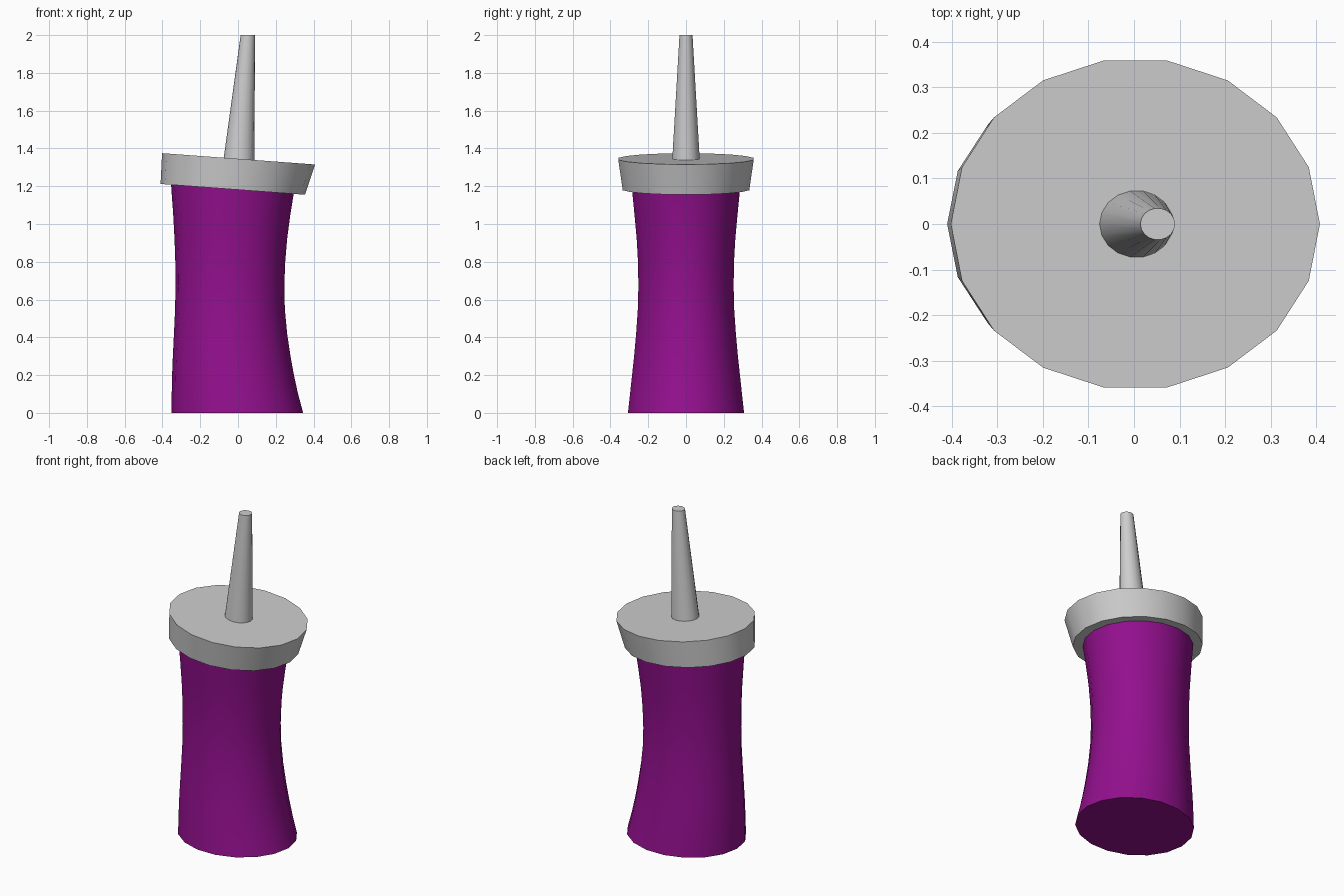
import bpy
import bmesh
import math

cube = bpy.data.objects.get("Cube")
if cube:
    bpy.data.objects.remove(cube, do_unlink=True)


def material(name, colour):
    mat = bpy.data.materials.new(name)
    mat.use_nodes = True
    mat.diffuse_color = colour
    mat.node_tree.nodes["Principled BSDF"].inputs["Base Color"].default_value = colour
    return mat


def loft(name, rings, mat, sides=18):
    """Each ring: left x, left z, right x, right z, half depth in y."""
    bm = bmesh.new()
    loops = []
    for xl, zl, xr, zr, depth in rings:
        loop = []
        for i in range(sides):
            a = math.tau * i / sides
            t = (1 + math.cos(a)) / 2
            loop.append(bm.verts.new((xl + (xr - xl) * t, depth * math.sin(a),
                                      zl + (zr - zl) * t)))
        loops.append(loop)
    for low, high in zip(loops, loops[1:]):
        for i in range(sides):
            j = (i + 1) % sides
            bm.faces.new((low[i], low[j], high[j], high[i]))
    bm.faces.new(loops[0][::-1])
    bm.faces.new(loops[-1])
    bmesh.ops.recalc_face_normals(bm, faces=bm.faces[:])
    mesh = bpy.data.meshes.new(name)
    bm.to_mesh(mesh)
    bm.free()
    mesh.materials.append(mat)
    obj = bpy.data.objects.new(name, mesh)
    bpy.context.collection.objects.link(obj)
    bpy.ops.object.select_all(action='DESELECT')
    obj.select_set(True)
    bpy.context.view_layer.objects.active = obj
    bpy.ops.object.shade_smooth_by_angle(angle=math.radians(35))
    return obj


purple = material("purple plastic", (0.29, 0.005, 0.27, 1))
grey = material("light grey plastic", (0.61, 0.61, 0.61, 1))

# Waisted grip: height, left x, right x, half depth
profile = [
    (0.0, -0.352, 0.345, 0.312), (0.1, -0.351, 0.318, 0.301),
    (0.2, -0.349, 0.296, 0.290), (0.3, -0.345, 0.278, 0.279),
    (0.42, -0.339, 0.260, 0.268), (0.55, -0.333, 0.248, 0.259),
    (0.67, -0.331, 0.245, 0.256), (0.8, -0.332, 0.250, 0.258),
    (0.92, -0.336, 0.260, 0.265), (1.05, -0.343, 0.277, 0.277),
    (1.16, -0.351, 0.295, 0.288), (1.25, -0.357, 0.310, 0.295),
]
loft("grip_body", [(l, z, r, z, d) for z, l, r, d in profile], purple)

# Tilted collar
loft("collar", [(-0.41, 1.212, 0.355, 1.155, 0.34),
                (-0.402, 1.375, 0.408, 1.315, 0.364)], grey)

# Leaning tapered spike
loft("spike", [(-0.077, 1.34, 0.087, 1.335, 0.074),
               (0.014, 2.0, 0.09, 2.0, 0.035)], grey)
